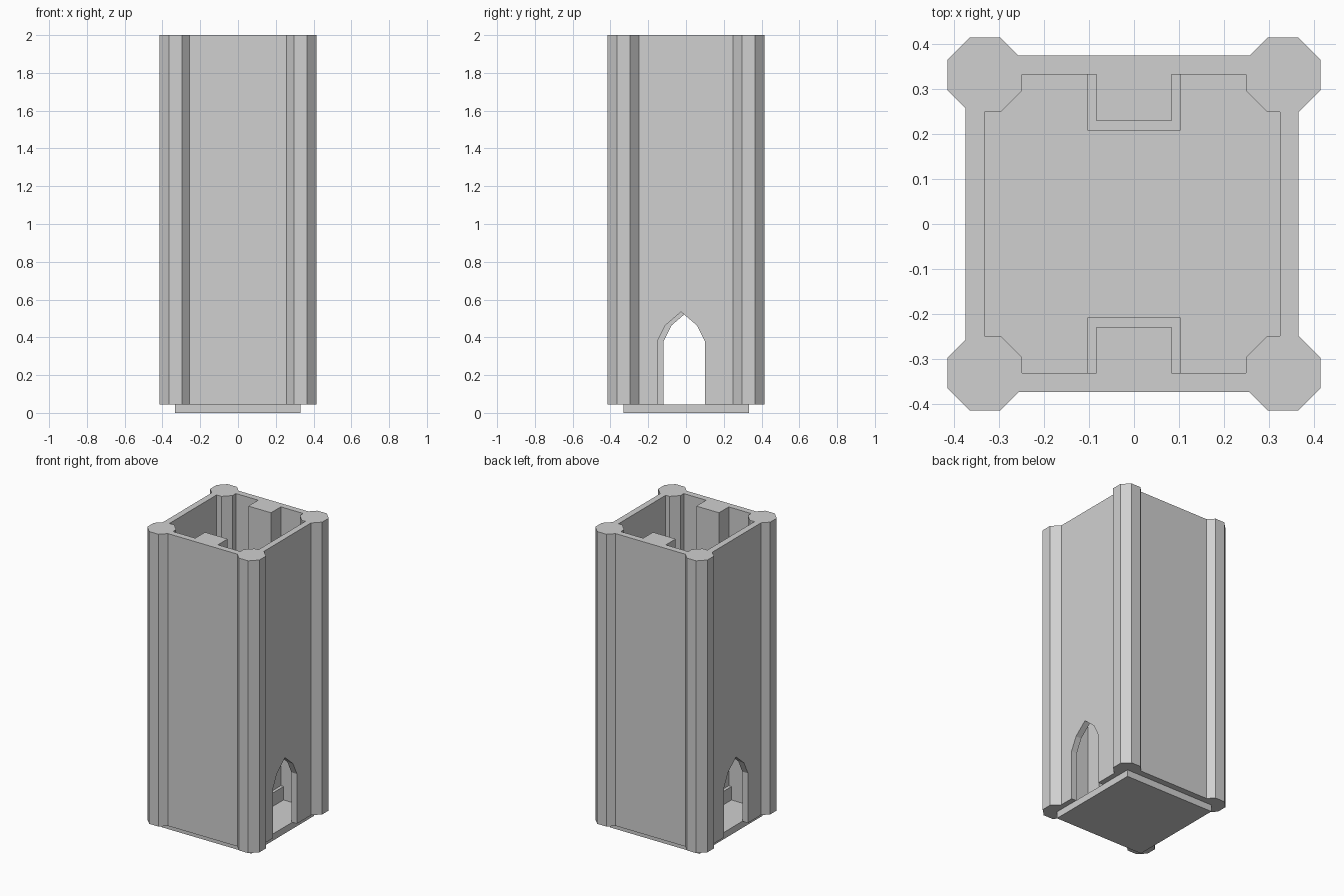
import bpy
import bmesh
import math
from mathutils import Matrix, Vector

cube = bpy.data.objects.get("Cube")
if cube:
    bpy.data.objects.remove(cube, do_unlink=True)

stone = bpy.data.materials.new("grey stone")
stone.use_nodes = True
stone.diffuse_color = (0.63, 0.63, 0.63, 1)
stone.node_tree.nodes["Principled BSDF"].inputs["Base Color"].default_value = stone.diffuse_color

BASE, TOP = 0.045, 2.0


def prism(name, points, offset):
    """Extrude a flat outline of 3D points along the offset."""
    bm = bmesh.new()
    face = bm.faces.new([bm.verts.new(p) for p in points])
    side = bmesh.ops.extrude_face_region(bm, geom=[face], use_keep_orig=True)
    moved = [g for g in side["geom"] if isinstance(g, bmesh.types.BMVert)]
    bmesh.ops.translate(bm, verts=moved, vec=Vector(offset))
    bmesh.ops.recalc_face_normals(bm, faces=bm.faces)
    mesh = bpy.data.meshes.new(name)
    bm.to_mesh(mesh)
    bm.free()
    mesh.materials.append(stone)
    obj = bpy.data.objects.new(name, mesh)
    bpy.context.collection.objects.link(obj)
    return obj


def box(name, x0, x1, y0, y1, z0, z1):
    outline = [(x0, y0, z0), (x1, y0, z0), (x1, y1, z0), (x0, y1, z0)]
    return prism(name, outline, (0, 0, z1 - z0))


def combine(target, helper, operation):
    """Apply a boolean and discard its helper."""
    helper.hide_render = True
    mod = target.modifiers.new(operation, 'BOOLEAN')
    mod.operation = operation
    mod.solver = 'EXACT'
    mod.object = helper
    bpy.context.view_layer.objects.active = target
    bpy.ops.object.modifier_apply(modifier=mod.name)
    bpy.data.objects.remove(helper, do_unlink=True)


# Hollow square tower
tower = box("tower_walls", -0.375, 0.366, -0.374, 0.375, BASE, TOP)
combine(tower, box("hollow", -0.333, 0.325, -0.332, 0.333, -0.1, 2.1), 'DIFFERENCE')

# Pointed doorways through both side walls
half_arch = [(0.126, -0.1), (0.126, 0.378), (0.084, 0.463)]
for x, centre in ((0.3, -0.026), (-0.4, 0.007)):
    outline = half_arch + [(0, 0.535)] + [(-y, z) for y, z in reversed(half_arch)]
    cutter = prism("doorway", [(x, centre + y, z) for y, z in outline], (0.1, 0, 0))
    combine(tower, cutter, 'DIFFERENCE')

# Octagonal corner pillars
radius = 0.083 / math.cos(math.pi / 8)
for sx in (-1, 1):
    for sy in (-1, 1):
        ring = []
        for i in range(8):
            a = (i + 0.5) * math.pi / 4
            ring.append((sx * 0.332 + radius * math.cos(a),
                         sy * 0.332 + radius * math.sin(a), BASE))
        combine(tower, prism("pillar", ring, (0, 0, TOP - BASE)), 'UNION')

# Chimney breasts inside the front and back walls, each on a low hearth
for side, name in ((-1, "front"), (1, "back")):
    y0, y1 = sorted((side * 0.229, side * 0.355))
    combine(tower, box("chimney", -0.084, 0.084, y0, y1, BASE, TOP), 'UNION')
    y0, y1 = sorted((side * 0.208, side * 0.333))
    box(name + "_hearth", -0.104, 0.104, y0, y1, BASE, 0.135)

# Floor slab projecting below the walls
box("floor_slab", -0.333, 0.331, -0.332, 0.333, 0, BASE)
